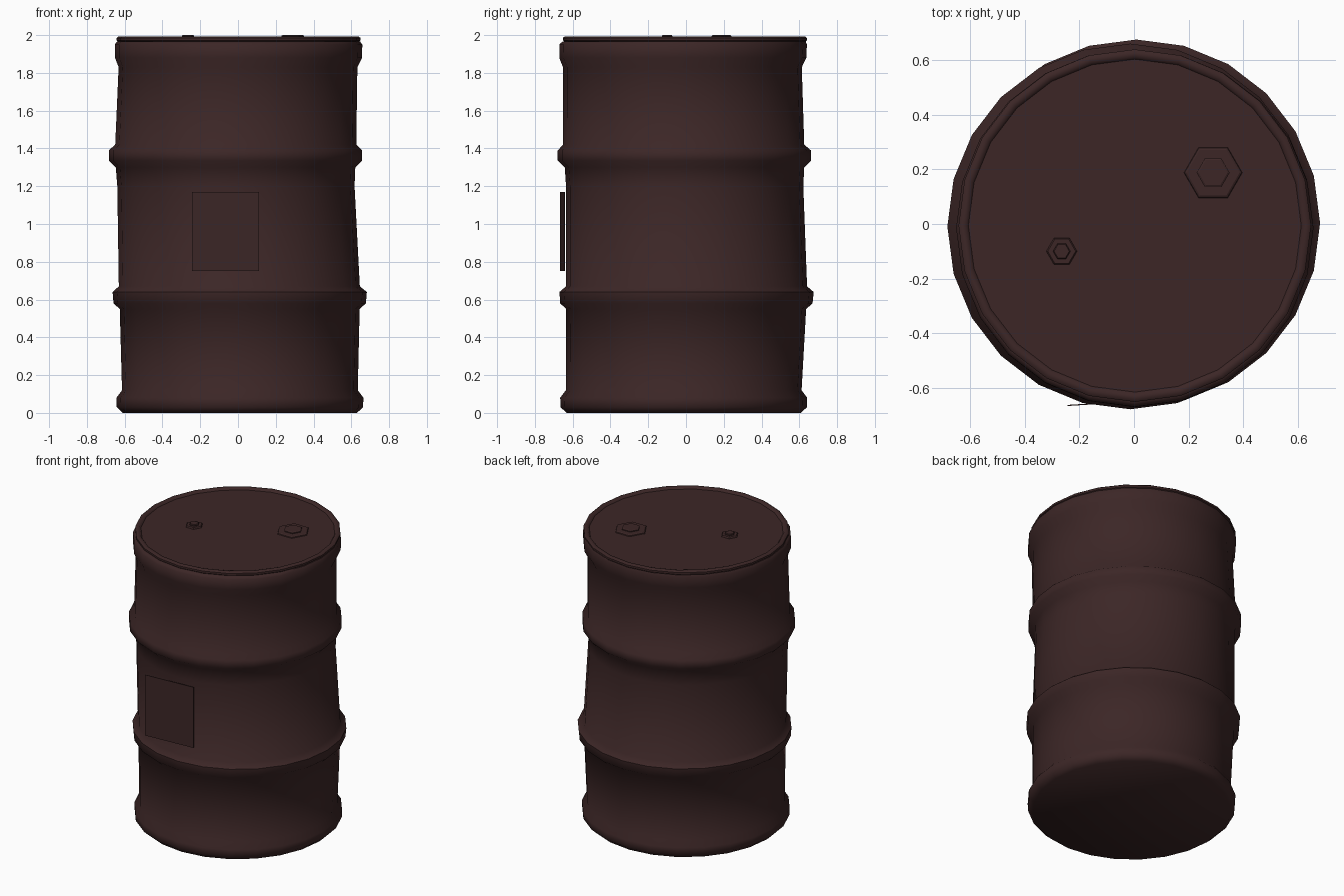
import bpy, bmesh, math

if "Cube" in bpy.data.objects:
    bpy.data.objects.remove(bpy.data.objects["Cube"])

mat = bpy.data.materials.new("dark_rust_brown")
mat.diffuse_color = (0.045, 0.0195, 0.0195, 1)
mat.use_nodes = True
mat.node_tree.nodes["Principled BSDF"].inputs["Base Color"].default_value = mat.diffuse_color


def finish(name, bm, angle):
    bmesh.ops.recalc_face_normals(bm, faces=bm.faces[:])
    me = bpy.data.meshes.new(name)
    bm.to_mesh(me)
    bm.free()
    me.materials.append(mat)
    ob = bpy.data.objects.new(name, me)
    bpy.context.collection.objects.link(ob)
    bpy.ops.object.select_all(action='DESELECT')
    ob.select_set(True)
    bpy.context.view_layer.objects.active = ob
    bpy.ops.object.shade_smooth_by_angle(angle=math.radians(angle))
    return ob


def loft(name, rings, n, angle=35):
    """Stack of n-sided rings (z, centre x, centre y, radius), capped at both ends."""
    bm = bmesh.new()
    loops = []
    for z, cx, cy, r in rings:
        loops.append([bm.verts.new((cx + r * math.cos(2 * math.pi * i / n),
                                    cy + r * math.sin(2 * math.pi * i / n), z))
                      for i in range(n)])
    for a, b in zip(loops, loops[1:]):
        for i in range(n):
            j = (i + 1) % n
            bm.faces.new((a[i], a[j], b[j], b[i]))
    bm.faces.new(loops[0][::-1])
    bm.faces.new(loops[-1])
    return finish(name, bm, angle)


# Dented drum body with two rolling ribs
loft("drum_body", [
    (0.0, 0.010, -0.012, 0.620),
    (0.03, 0.010, -0.012, 0.652),
    (0.08, 0.010, -0.012, 0.654),
    (0.12, 0.010, -0.012, 0.624),
    (0.55, 0.009, 0.001, 0.635),
    (0.58, 0.009, 0.002, 0.668),
    (0.64, 0.009, 0.003, 0.673),
    (0.67, 0.007, 0.003, 0.638),
    (1.20, -0.011, -0.007, 0.628),
    (1.30, -0.013, -0.008, 0.634),
    (1.335, -0.014, -0.009, 0.670),
    (1.39, -0.014, -0.009, 0.670),
    (1.42, -0.012, -0.012, 0.638),
    (1.83, 0.0, -0.019, 0.632),
    (1.88, 0.003, -0.017, 0.654),
    (1.95, 0.003, -0.015, 0.655),
    (1.966, 0.003, -0.010, 0.644),
], 24, 50)

# Lid with a raised rolled lip
c = (0.003, -0.006)
loft("lid", [(1.960, *c, 0.630), (1.972, *c, 0.646), (1.985, *c, 0.646), (1.993, *c, 0.636),
             (1.991, *c, 0.618), (1.980, *c, 0.610)], 24, 50)

# Hexagonal bungs: flange and raised plug
for name, x, y, r in (("large_bung", 0.29, 0.188, 0.110), ("small_bung", -0.265, -0.1, 0.058)):
    loft(name + "_flange", [(1.972, x, y, r), (1.986, x, y, r * 0.95), (1.990, x, y, r * 0.88)], 6, 20)
    loft(name + "_plug", [(1.980, x, y, r * 0.55), (1.996, x, y, r * 0.55), (2.0, x, y, r * 0.48)], 6, 20)

# Flat label plate on the front, slightly turned
bm = bmesh.new()
bmesh.ops.create_cube(bm, size=1)
for v in bm.verts:
    x, y, z = v.co
    v.co = (-0.067 + x * 0.354, -0.654 + x * 0.022 + y * 0.004, 0.96 + z * 0.42)
finish("label_plate", bm, 20)
